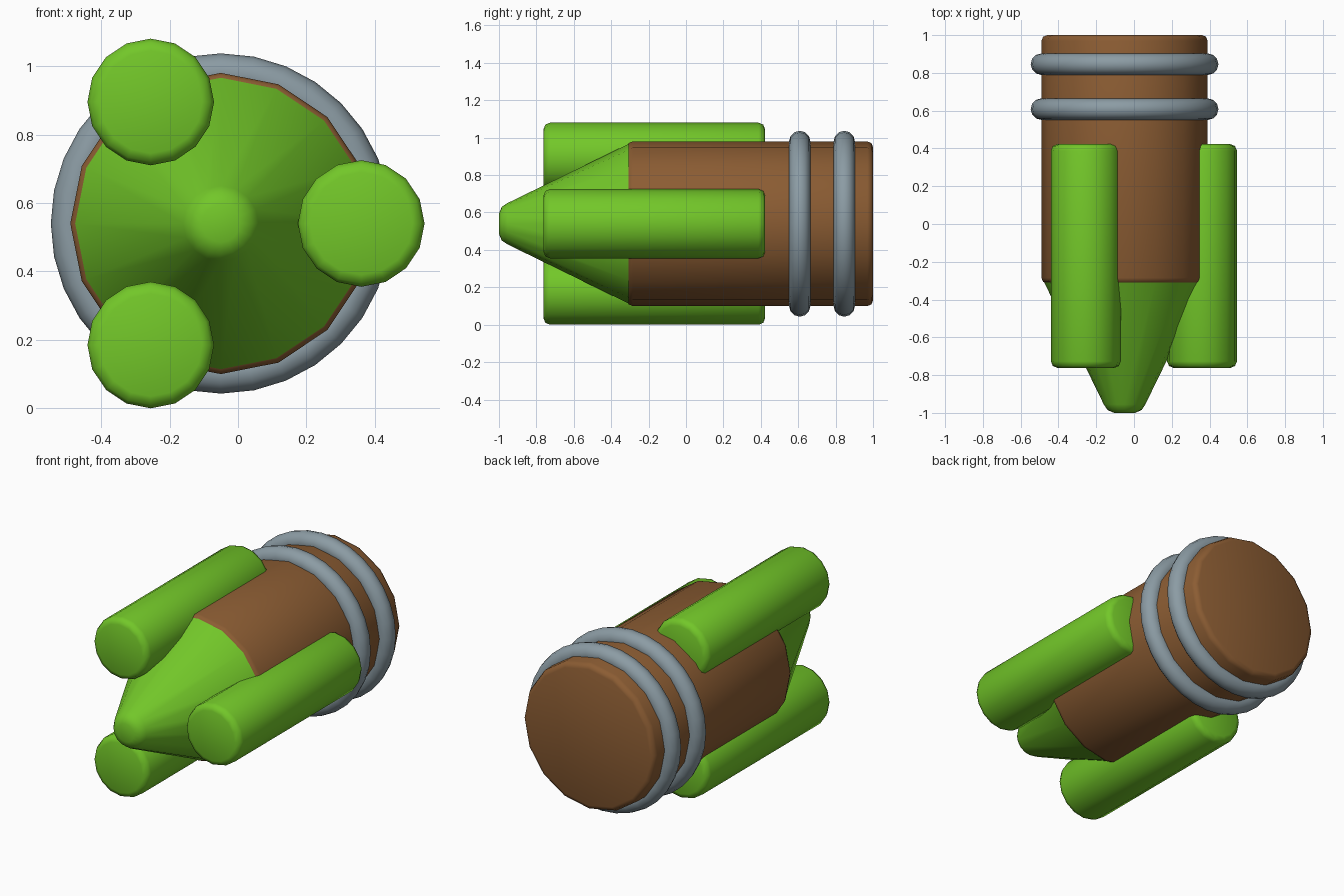
import bpy, bmesh, math

if "Cube" in bpy.data.objects:
    bpy.data.objects.remove(bpy.data.objects["Cube"])

CX, CZ = -0.05, 0.54      # main axis, running along y
SIDES = 16


def material(name, rgb):
    m = bpy.data.materials.new(name)
    m.diffuse_color = (*rgb, 1)
    m.use_nodes = True
    m.node_tree.nodes["Principled BSDF"].inputs["Base Color"].default_value = m.diffuse_color
    return m


green = material("green", (0.17, 0.57, 0.022))
brown = material("brown", (0.26, 0.108, 0.033))
grey = material("grey_blue", (0.26, 0.33, 0.37))


def finish(ob, mat):
    ob.data.materials.append(mat)
    bpy.ops.object.select_all(action='DESELECT')
    ob.select_set(True)
    bpy.context.view_layer.objects.active = ob
    bpy.ops.object.shade_smooth_by_angle(angle=math.radians(50))


def lathe(name, cx, cz, profile, mat):
    """Spin (radius, y) points around an axis parallel to y and cap both ends."""
    bm = bmesh.new()
    rings = []
    for r, y in profile:
        rings.append([bm.verts.new((cx + r * math.cos(a), y, cz + r * math.sin(a)))
                      for a in (2 * math.pi * i / SIDES for i in range(SIDES))])
    for lo, hi in zip(rings, rings[1:]):
        for i in range(SIDES):
            j = (i + 1) % SIDES
            bm.faces.new((lo[i], lo[j], hi[j], hi[i]))
    bm.faces.new(rings[0])
    bm.faces.new(rings[-1])
    bmesh.ops.recalc_face_normals(bm, faces=bm.faces)
    me = bpy.data.meshes.new(name)
    bm.to_mesh(me)
    bm.free()
    ob = bpy.data.objects.new(name, me)
    bpy.context.collection.objects.link(ob)
    finish(ob, mat)


def rounded(r, y0, y1, b):
    """Cylinder profile with two-step rounded rims."""
    k = 0.29 * b
    return [(r - b, y0), (r - k, y0 + k), (r, y0 + b),
            (r, y1 - b), (r - k, y1 - k), (r - b, y1)]


# Main barrel and nose cone
lathe("body", CX, CZ, rounded(0.44, -0.315, 1.0, 0.03), brown)
lathe("nose_cone", CX, CZ,
      [(0.427, -0.306), (0.11, -0.955), (0.09, -0.985), (0.055, -1.0)], green)

# Three side boosters spaced evenly round the barrel
for n in range(3):
    a = math.radians(120 * n)
    lathe(f"booster_{n + 1}", CX + 0.41 * math.cos(a), CZ + 0.41 * math.sin(a),
          rounded(0.185, -0.762, 0.423, 0.035), green)

# Two rear bands
for n, y in enumerate((0.608, 0.846)):
    bpy.ops.mesh.primitive_torus_add(location=(CX, y, CZ), rotation=(math.pi / 2, 0, 0),
                                     major_radius=0.44, minor_radius=0.057,
                                     major_segments=32, minor_segments=12)
    ob = bpy.context.object
    ob.name = f"band_{n + 1}"
    finish(ob, grey)
